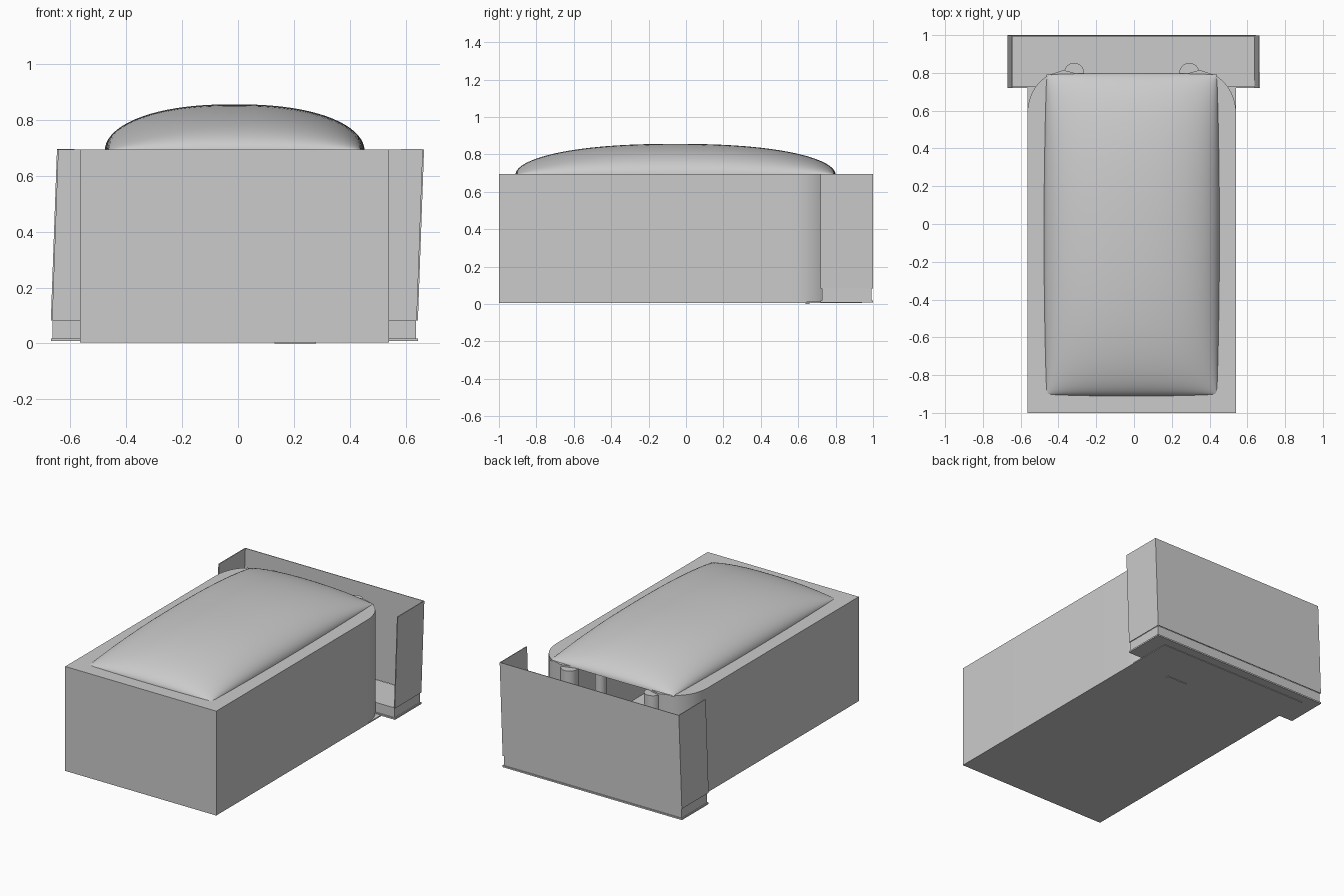
import bpy, bmesh, math
from mathutils import Vector

if "Cube" in bpy.data.objects:
    bpy.data.objects.remove(bpy.data.objects["Cube"])

CX = -0.012          # centre line of the main body
TOP = 0.695          # rim height


def make_object(name, verts, faces, smooth=None, thickness=0):
    mesh = bpy.data.meshes.new(name)
    mesh.from_pydata(verts, [], faces)
    bm = bmesh.new()
    bm.from_mesh(mesh)
    bmesh.ops.recalc_face_normals(bm, faces=bm.faces)
    bm.to_mesh(mesh)
    bm.free()
    obj = bpy.data.objects.new(name, mesh)
    bpy.context.collection.objects.link(obj)
    if thickness:
        mod = obj.modifiers.new("thickness", 'SOLIDIFY')
        mod.thickness = thickness
        mod.offset = 0
    if smooth:
        bpy.ops.object.select_all(action='DESELECT')
        obj.select_set(True)
        bpy.context.view_layer.objects.active = obj
        bpy.ops.object.shade_smooth_by_angle(angle=math.radians(smooth))
    return obj


def box(name, x0, x1, y0, y1, z0, z1):
    v = [(x, y, z) for z in (z0, z1) for x, y in ((x0, y0), (x1, y0), (x1, y1), (x0, y1))]
    f = [(3, 2, 1, 0), (4, 5, 6, 7)] + [(i, (i + 1) % 4, (i + 1) % 4 + 4, i + 4) for i in range(4)]
    return make_object(name, v, f)


def post(name, x, y, r, z0, z1):
    n = 24
    v = [(x + r * math.cos(2 * math.pi * i / n), y + r * math.sin(2 * math.pi * i / n), z)
         for z in (z0, z1) for i in range(n)]
    f = [tuple(range(n))[::-1], tuple(range(n, 2 * n))]
    f += [(i, (i + 1) % n, (i + 1) % n + n, i + n) for i in range(n)]
    return make_object(name, v, f, smooth=40)


def wall(name, lower, upper, **kw):
    n = len(lower)
    return make_object(name, lower + upper,
                       [(i, i + 1, n + i + 1, n + i) for i in range(n - 1)], **kw)


# U-shaped body outline: rounded rear corners, open between the rear posts
half = [(0.27, 0.79), (0.36, 0.815)]
for i in range(9):
    a = math.radians(80 - 80 * i / 8)
    half.append((0.37 + 0.183 * math.cos(a), 0.58 + 0.225 * math.sin(a)))
half.append((0.553, -1.0))
outline = [(CX + x, y) for x, y in half] + [(CX - x, y) for x, y in reversed(half)]
wall("body_wall", [(x, y, 0.005) for x, y in outline], [(x, y, TOP) for x, y in outline], smooth=35)

# Flat rim, running just under the cushion edge
inner = [(max(CX - 0.43, min(CX + 0.43, x)), max(-0.87, min(0.775, y)), TOP) for x, y in outline]
wall("top_rim", [(x, y, TOP) for x, y in outline], inner)

# Domed cushion with slightly bowed sides
NU, NV = 40, 56


def bulge(t):
    return max(0.0, 1 - abs(t) ** 2.3) ** 0.5


verts, faces = [], []
for j in range(NV + 1):
    v = math.sin(math.pi / 2 * (2 * j / NV - 1))
    for i in range(NU + 1):
        u = math.sin(math.pi / 2 * (2 * i / NU - 1))
        w = 0.452 + 0.013 * (1 - v * v)
        h = 0.848 + 0.008 * (1 - u * u)
        verts.append((CX + u * w, -0.056 + v * h, 0.69 + 0.166 * bulge(u) * bulge(v)))
row = NU + 1
for j in range(NV):
    for i in range(NU):
        k = j * row + i
        faces.append((k, k + 1, k + row + 1, k + row))
make_object("cushion", verts, faces, smooth=50)

# Support posts
for side, s in (("left", -1), ("right", 1)):
    post(f"rear_post_{side}", CX + s * 0.305, 0.80, 0.053, 0.01, 0.685)
    for k, y in enumerate((0.21, -0.33, -0.89)):
        post(f"side_post_{side}_{k}", CX + s * 0.49, y, 0.035, 0.01, 0.69)

# Floor and small slot plate underneath
box("floor", CX - 0.553, CX + 0.553, -1.0, 0.94, 0.004, 0.012)
box("slot_plate", 0.13, 0.28, 0.64, 0.66, 0.0, 0.005)

# Rear base: flange, plinth
box("rear_flange", -0.67, 0.645, 0.72, 1.0, 0.008, 0.018)
box("rear_plinth", -0.664, 0.638, 0.728, 0.993, 0.014, 0.082)

# Rear screen: three thin walls, leaning slightly to the right
plan = [(-0.667, 0.72), (-0.667, 0.997), (0.641, 0.997), (0.641, 0.72)]
wall("rear_screen", [(x, y, 0.082) for x, y in plan],
     [(x + 0.022, y, TOP) for x, y in plan], thickness=0.006)
